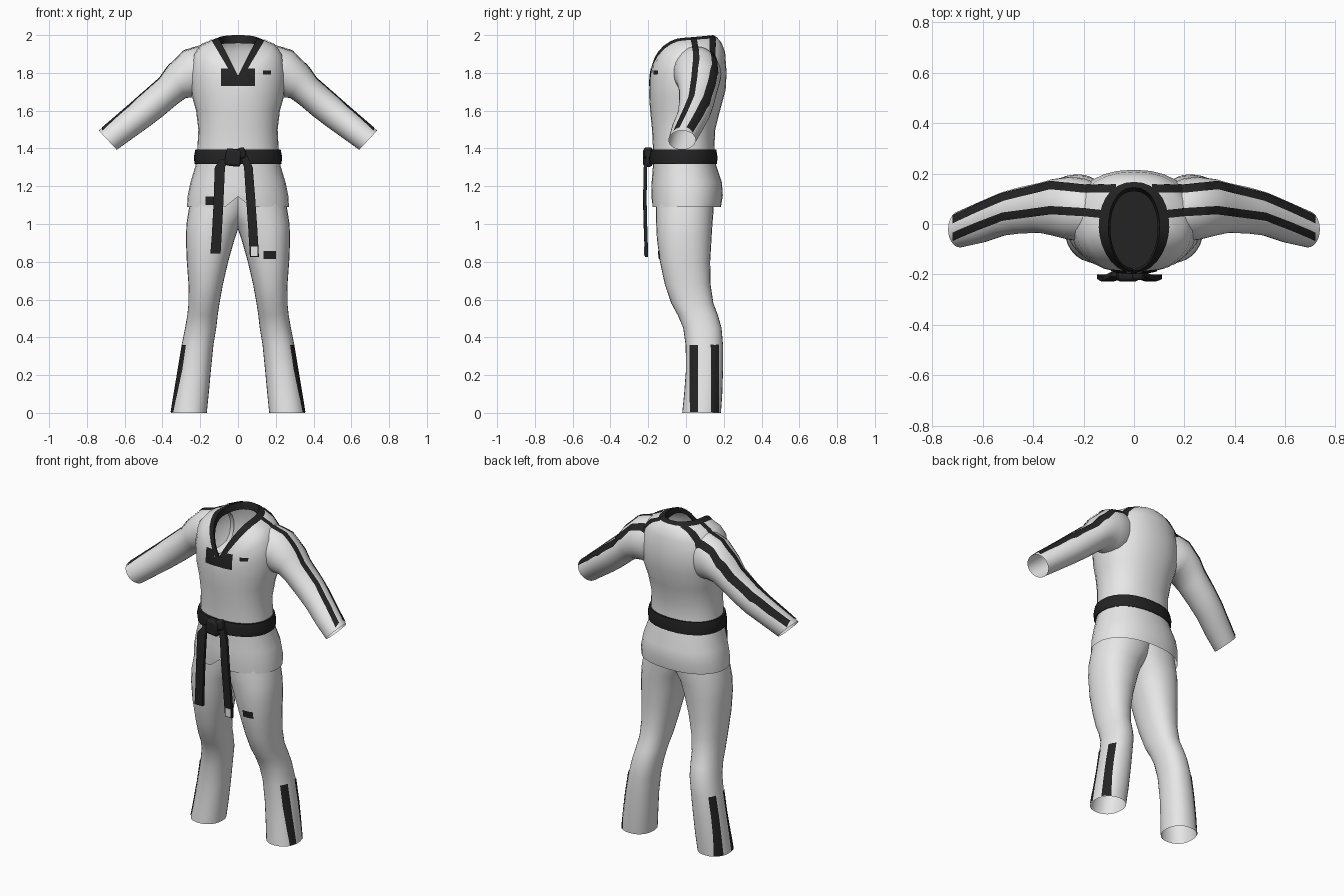
import bpy, math
from mathutils import Vector
from mathutils.bvhtree import BVHTree

if "Cube" in bpy.data.objects:
    bpy.data.objects.remove(bpy.data.objects["Cube"])

N = 28


def material(name, v):
    m = bpy.data.materials.new(name)
    m.diffuse_color = (v, v, v, 1)
    m.use_nodes = True
    m.node_tree.nodes["Principled BSDF"].inputs["Base Color"].default_value = m.diffuse_color
    return m


WHITE = material("white_cotton", 0.82)
BLACK = material("black_trim", 0.017)


def make(name, verts, faces, mats, angle=50):
    me = bpy.data.meshes.new(name)
    me.from_pydata([tuple(v) for v in verts], [], faces)
    for m in mats:
        me.materials.append(m)
    ob = bpy.data.objects.new(name, me)
    bpy.context.collection.objects.link(ob)
    bpy.ops.object.select_all(action='DESELECT')
    ob.select_set(True)
    bpy.context.view_layer.objects.active = ob
    bpy.ops.object.mode_set(mode='EDIT')
    bpy.ops.mesh.select_all(action='SELECT')
    bpy.ops.mesh.normals_make_consistent(inside=False)
    bpy.ops.object.mode_set(mode='OBJECT')
    bpy.ops.object.shade_smooth_by_angle(angle=math.radians(angle))
    return ob


def loft(name, rings, mats, cap_start=False, cap_end=False, angle=50):
    """Skin a list of equal-sized closed rings."""
    n = len(rings[0])
    verts = [p for r in rings for p in r]
    faces = [(k * n + i, k * n + (i + 1) % n, (k + 1) * n + (i + 1) % n, (k + 1) * n + i)
             for k in range(len(rings) - 1) for i in range(n)]
    if cap_start:
        faces.append(tuple(reversed(range(n))))
    if cap_end:
        faces.append(tuple(range(len(verts) - n, len(verts))))
    return make(name, verts, faces, mats, angle)


def body_ring(hw, yf, yb, zf, zs=None, zb=None, p=0.9, xc=0.0):
    """Oval ring whose height differs at front, sides and back."""
    zs = zf if zs is None else zs
    zb = zs if zb is None else zb
    yc, pts = (yf + yb) / 2, []
    for i in range(N):
        t = 2 * math.pi * i / N
        c, s = math.cos(t), math.sin(t)
        cc = math.copysign(abs(c) ** 0.9, c)
        if s < 0:
            y, z = yc + (yf - yc) * abs(s) ** p, zf + (zs - zf) * abs(cc)
        else:
            y, z = yc + (yb - yc) * s ** 0.9, zs + (zb - zs) * s
        pts.append(Vector((xc + hw * cc, y, z)))
    return pts


# Jacket body, ending in a sloped V neck and a turned-in collar
jacket_rings = [body_ring(*a) for a in (
    (.270, -.180, .185, 1.09), (.266, -.184, .195, 1.15), (.252, -.182, .190, 1.22),
    (.225, -.175, .160, 1.31), (.215, -.175, .150, 1.40), (.210, -.180, .155, 1.50),
    (.222, -.190, .180, 1.60), (.245, -.195, .210, 1.67, 1.68, 1.71),
    (.255, -.195, .215, 1.69, 1.80, 1.80), (.235, -.195, .207, 1.71, 1.90, 1.91),
    (.195, -.194, .188, 1.72, 1.948, 1.96, 1.0), (.140, -.193, .167, 1.735, 1.972, 1.985, 1.15),
    (.102, -.186, .145, 1.785, 1.985, 2.0, 1.15), (.094, -.176, .130, 1.778, 1.95, 1.957, 1.15))]
jacket_rings[0][N * 3 // 4].z += 0.055   # notch where the front flaps meet
jacket = loft("jacket_body", jacket_rings, [WHITE, BLACK])
for k, poly in enumerate(jacket.data.polygons):
    poly.material_index = int(k >= (len(jacket_rings) - 3) * N)   # collar band

cloth = [jacket]

# Sleeves: each ring given by its top and bottom points, y centre and y half width
sleeve = ((.13, 1.94, .14, 1.69, .050, .105), (.21, 1.94, .18, 1.66, .055, .125),
          (.285, 1.917, .225, 1.67, .062, .125), (.37, 1.835, .275, 1.668, .066, .112),
          (.415, 1.772, .325, 1.632, .064, .100), (.50, 1.698, .395, 1.573, .055, .092),
          (.57, 1.637, .468, 1.517, .040, .086), (.65, 1.568, .555, 1.455, .008, .082),
          (.737, 1.495, .642, 1.393, -.021, .072))
# Trouser legs: height, inner x, outer x, front y, back y
leg = ((0, .165, .355, -.02, .185), (.10, .155, .340, -.01, .192), (.23, .143, .320, 0, .196),
       (.36, .130, .298, -.002, .196), (.45, .115, .280, -.015, .188), (.52, .107, .268, -.045, .168),
       (.58, .098, .262, -.078, .145), (.68, .080, .262, -.112, .130), (.80, .052, .271, -.138, .128),
       (.92, .018, .276, -.154, .135), (1.0, -.010, .273, -.158, .140),
       (1.07, -.060, .262, -.160, .146), (1.16, -.100, .245, -.160, .150))
for s, side in ((-1, "left"), (1, "right")):
    rings = []
    for xt, zt, xb, zb, yc, hy in sleeve:
        ring = []
        for i in range(N):
            t = 2 * math.pi * i / N
            u = (1 + math.cos(t)) / 2
            ring.append(Vector((s * (xb + (xt - xb) * u), yc + hy * math.sin(t), zb + (zt - zb) * u)))
        rings.append(ring)
    cloth.append(loft(side + "_sleeve", rings, [WHITE]))
    cloth.append(loft(side + "_trouser_leg", [
        body_ring((xo - xi) / 2, yf, yb, z, xc=s * (xi + xo) / 2) for z, xi, xo, yf, yb in leg], [WHITE]))

# Surface tree used to lay trim onto the cloth
tv, tf = [], []
for ob in cloth:
    o = len(tv)
    tv += [v.co.copy() for v in ob.data.vertices]
    tf += [[o + i for i in f.vertices] for f in ob.data.polygons]
tree = BVHTree.FromPolygons(tv, tf)


def drape(name, rows, d, lift=0.004):
    """Project a grid of points along d and lift it just off the cloth."""
    d, verts, index, faces = Vector(d), [], {}, []
    for j, row in enumerate(rows):
        for i, p in enumerate(row):
            hit, nor, _, _ = tree.ray_cast(Vector(p), d)
            if hit is not None:
                index[j, i] = len(verts)
                verts.append(hit + (nor if nor.dot(d) < 0 else -nor) * lift)
    for j in range(len(rows) - 1):
        for i in range(len(rows[0]) - 1):
            keys = ((j, i), (j, i + 1), (j + 1, i + 1), (j + 1, i))
            if all(k in index for k in keys):
                faces.append(tuple(index[k] for k in keys))
    return make(name, verts, faces, [BLACK])


def follow(path, x):
    for (x0, y0), (x1, y1) in zip(path, path[1:]):
        if x <= x1:
            break
    return y0 + (y1 - y0) * (x - x0) / (x1 - x0)


def steps(a, b, n):
    return [a + (b - a) * i / n for i in range(n + 1)]


# Double stripes along the shoulders and sleeves, and on the trouser cuffs
rear = ((.07, .140), (.20, .138), (.33, .152), (.52, .105), (.62, .062), (.72, .016))
fore = ((.13, .040), (.20, .047), (.33, .055), (.52, .030), (.62, -.008), (.72, -.050))
for s, side in ((-1, "left"), (1, "right")):
    for label, path in (("rear", rear), ("fore", fore)):
        rows = [[(s * x, follow(path, x) + w, 3) for w in steps(-.016, .016, 4)]
                for x in steps(path[0][0], .717, 60)]
        drape(f"{side}_{label}_sleeve_stripe", rows, (0, 0, -1))
    for label, y0, y1 in (("fore", .022, .064), ("rear", .130, .172)):
        rows = [[(s * 2, y, z) for y in steps(y0, y1, 4)] for z in steps(.003, .36, 16)]
        drape(f"{side}_{label}_cuff_stripe", rows, (-s, 0, 0))

# Front patches: x range, z range
for name, x0, x1, z0, z1 in (
        ("neck_patch", -.09, .09, 1.73, 1.783), ("neck_patch_left", -.09, -.03, 1.783, 1.822),
        ("neck_patch_right", .03, .09, 1.783, 1.822), ("chest_badge", .13, .172, 1.79, 1.812),
        ("hem_badge", -.17, -.125, 1.10, 1.145), ("thigh_badge", .135, .20, .815, .857)):
    drape(name, [[(x, -2, z) for x in steps(x0, x1, 10)] for z in steps(z0, z1, 6)], (0, 1, 0))

# Belt, closed across the inside
loft("belt", [body_ring(*a) for a in (
    (.205, -.165, .140, 1.322), (.230, -.190, .164, 1.317), (.234, -.194, .167, 1.355),
    (.226, -.188, .160, 1.394), (.200, -.165, .135, 1.394))], [BLACK], cap_end=True)


def strap(name, path, hy=.009):
    """Flat strap through (x, y, z, half width) points."""
    loft(name, [[Vector((x - w, y - hy, z)), Vector((x + w, y - hy, z)),
                 Vector((x + w, y + hy, z)), Vector((x - w, y + hy, z))] for x, y, z, w in path],
         [BLACK], True, True, 30)


# Hanging belt ends
strap("belt_tail_left", ((-.07, -.200, 1.345, .022), (-.096, -.215, 1.30, .027), (-.104, -.218, 1.10, .026),
                         (-.112, -.214, .95, .026), (-.119, -.209, .845, .027)))
strap("belt_tail_right", ((.03, -.200, 1.365, .018), (.055, -.215, 1.30, .023), (.066, -.218, 1.15, .024),
                          (.078, -.214, .98, .024), (.087, -.209, .825, .024)))


def block(name, loc, size, mat, tilt=0, bevel=0):
    bpy.ops.mesh.primitive_cube_add(size=1, location=loc, rotation=(0, tilt, 0))
    ob = bpy.context.object
    ob.name = name
    ob.scale = size
    bpy.ops.object.transform_apply(location=False, rotation=False, scale=True)
    ob.data.materials.append(mat)
    if bevel:
        mod = ob.modifiers.new("soft_edges", 'BEVEL')
        mod.width, mod.segments = bevel, 2
        bpy.ops.object.shade_smooth_by_angle(angle=math.radians(40))


# Knot and the white tip on one belt end
block("belt_knot", (-.025, -.202, 1.352), (.085, .05, .092), BLACK, .12, .014)
block("belt_knot_loop", (.018, -.200, 1.375), (.045, .046, .058), BLACK, -.25, .012)
block("belt_tip", (.086, -.2195, .855), (.034, .005, .05), WHITE)
